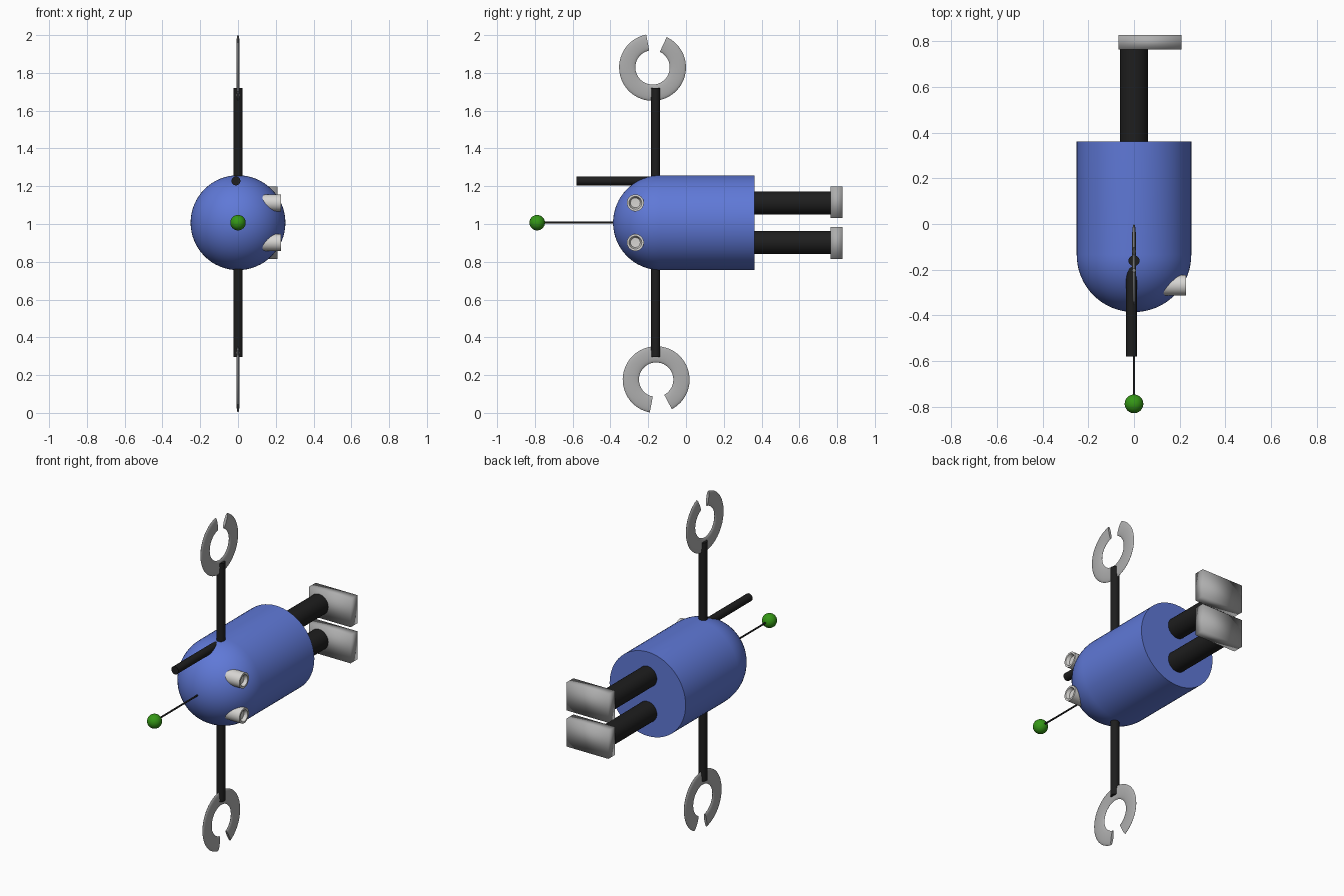
import bpy, bmesh, math
from mathutils import Vector, Matrix

if "Cube" in bpy.data.objects:
    bpy.data.objects.remove(bpy.data.objects["Cube"])

MID = 1.007      # height of the body axis


def material(name, rgb):
    m = bpy.data.materials.new(name)
    m.diffuse_color = (*rgb, 1.0)
    m.use_nodes = True
    m.node_tree.nodes["Principled BSDF"].inputs["Base Color"].default_value = m.diffuse_color
    return m


blue = material("body blue", (0.115, 0.19, 0.68))
black = material("limb black", (0.013, 0.013, 0.013))
grey = material("metal grey", (0.42, 0.42, 0.42))
white = material("eye white", (0.68, 0.67, 0.65))
green = material("tip green", (0.035, 0.31, 0.008))


def finish(name, bm, mat, angle=40):
    """Turn a bmesh into a smooth-shaded object with sharp creases."""
    bmesh.ops.remove_doubles(bm, verts=bm.verts, dist=1e-5)
    bmesh.ops.recalc_face_normals(bm, faces=bm.faces)
    mesh = bpy.data.meshes.new(name)
    bm.to_mesh(mesh)
    bm.free()
    mesh.materials.append(mat)
    mesh.shade_smooth()
    if angle:
        mesh.set_sharp_from_angle(angle=math.radians(angle))
    ob = bpy.data.objects.new(name, mesh)
    bpy.context.collection.objects.link(ob)
    return ob


def lathe(name, origin, axis, profile, mat, sides=32):
    """Revolve (radius, distance) pairs around an axis from the origin."""
    place = Matrix.Translation(origin) @ Vector(axis).to_track_quat('Z', 'Y').to_matrix().to_4x4()
    bm = bmesh.new()
    rings = []
    for r, d in profile:
        rings.append([bm.verts.new(place @ Vector((r * math.cos(a), r * math.sin(a), d)))
                      for a in (2 * math.pi * i / sides for i in range(sides))])
    for a, b in zip(rings, rings[1:]):
        for i in range(sides):
            j = (i + 1) % sides
            bm.faces.new((a[i], a[j], b[j], b[i]))
    return finish(name, bm, mat)


def rod(name, start, end, radius, mat, sides=24):
    axis = Vector(end) - Vector(start)
    n = axis.length
    return lathe(name, start, axis, [(0, 0), (radius, 0), (radius, n), (0, n)], mat, sides)


def claw(name, y, z, start, end):
    """Open flattened ring lying in the yz plane."""
    bm = bmesh.new()
    steps, sides = 48, 16
    loops = []
    for i in range(steps + 1):
        a = math.radians(start + (end - start) * i / steps)
        loop = []
        for k in range(sides):
            t = 2 * math.pi * k / sides
            r = 0.134 + 0.043 * math.cos(t)
            loop.append(bm.verts.new((0.008 * math.sin(t), y + r * math.cos(a), z + r * math.sin(a))))
        loops.append(loop)
    for a, b in zip(loops, loops[1:]):
        for k in range(sides):
            m = (k + 1) % sides
            bm.faces.new((a[k], a[m], b[m], b[k]))
    bm.faces.new(loops[0])
    bm.faces.new(loops[-1])
    return finish(name, bm, grey, 60)


# Body: cylinder with a domed front
R = 0.251
dome = [(R * math.sin(t), 0.497 + R * math.cos(t))
        for t in (math.pi / 2 * (1 - i / 16) for i in range(17))]
lathe("body", (0, 0.362, MID), (0, -1, 0), [(0, 0), (R, 0)] + dome, blue, 64)

# Antenna on the nose
rod("antenna_rod", (0, -0.30, MID), (0, -0.78, MID), 0.005, black, 12)
ball = [(0.041 * math.sin(math.pi * i / 16), -0.041 * math.cos(math.pi * i / 16)) for i in range(17)]
lathe("antenna_ball", (0, -0.788, MID), (0, -1, 0), ball, green)

# Forward bar on the top of the body
rod("top_bar", (-0.011, -0.15, 1.228), (-0.011, -0.58, 1.228), 0.0235, black)

# Arms and open claws
rod("upper_arm", (0, -0.161, 1.15), (0, -0.161, 1.72), 0.024, black)
rod("lower_arm", (0, -0.161, 0.86), (0, -0.161, 0.295), 0.024, black)
claw("upper_claw", -0.177, 1.829, 101, 425)
claw("lower_claw", -0.158, 0.176, -62, 259)

# Legs, feet and eyes, mirrored about the body axis
for side, s in (("upper", 1), ("lower", -1)):
    z = MID + s * 0.105
    rod(side + "_leg", (0, 0.33, z), (0, 0.78, z), 0.061, black, 32)

    bm = bmesh.new()
    bmesh.ops.create_cube(bm, size=1, matrix=Matrix.Translation((0.071, 0.797, MID + s * 0.108))
                          @ Matrix.Diagonal((0.276, 0.063, 0.168, 1)))
    finish(side + "_foot", bm, grey, None)

    # Eye cup with a hollow front
    lathe(side + "_eye", (0.11, -0.268, z), (1, 0, 0),
          [(0, 0), (0.045, 0), (0.045, 0.118), (0.034, 0.118), (0.026, 0.099), (0, 0.097)], white)
